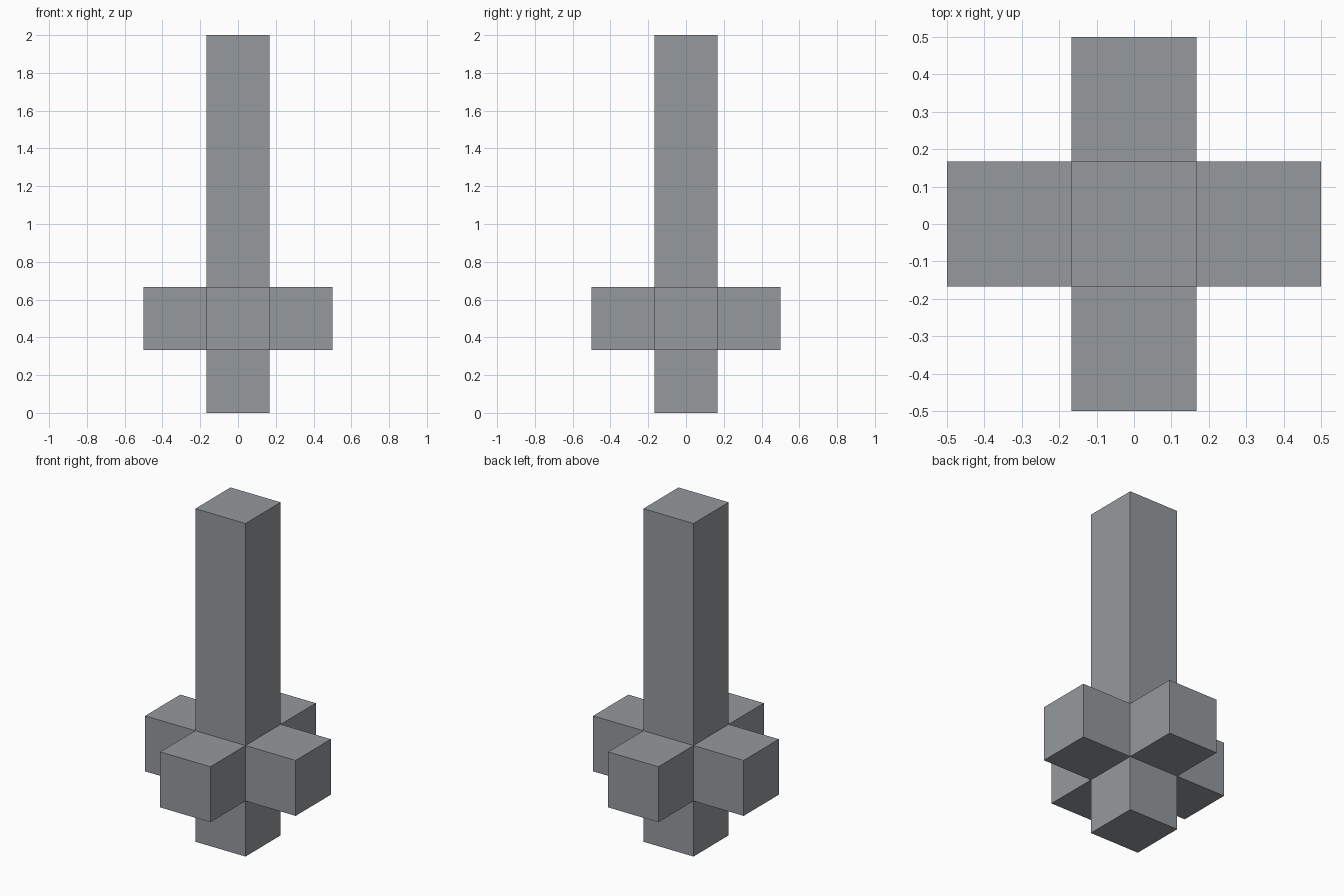
import bpy, bmesh
from mathutils import Vector, Matrix

if "Cube" in bpy.data.objects:
    bpy.data.objects.remove(bpy.data.objects["Cube"])

S = 1 / 3          # side of the square bar section
TOP_ARM = 4 * S    # long upward arm; the other five arms are S long
CORE = Vector((0, 0, 0.5))

# Core cube, with every face pulled out into an arm
bm = bmesh.new()
bmesh.ops.create_cube(bm, size=S, matrix=Matrix.Translation(CORE))
arms = bmesh.ops.extrude_discrete_faces(bm, faces=bm.faces[:])["faces"]
for face in arms:
    direction = (face.calc_center_median() - CORE).normalized()
    length = TOP_ARM if direction.z > 0.5 else S
    bmesh.ops.translate(bm, verts=face.verts[:], vec=direction * length)
bmesh.ops.recalc_face_normals(bm, faces=bm.faces[:])

mesh = bpy.data.meshes.new("cross_pillar")
bm.to_mesh(mesh)
bm.free()
pillar = bpy.data.objects.new("cross_pillar", mesh)
bpy.context.collection.objects.link(pillar)

# Dark slate grey
slate = bpy.data.materials.new("slate_grey")
slate.diffuse_color = (0.30, 0.32, 0.34, 1)
slate.use_nodes = True
slate.node_tree.nodes["Principled BSDF"].inputs["Base Color"].default_value = slate.diffuse_color
mesh.materials.append(slate)
